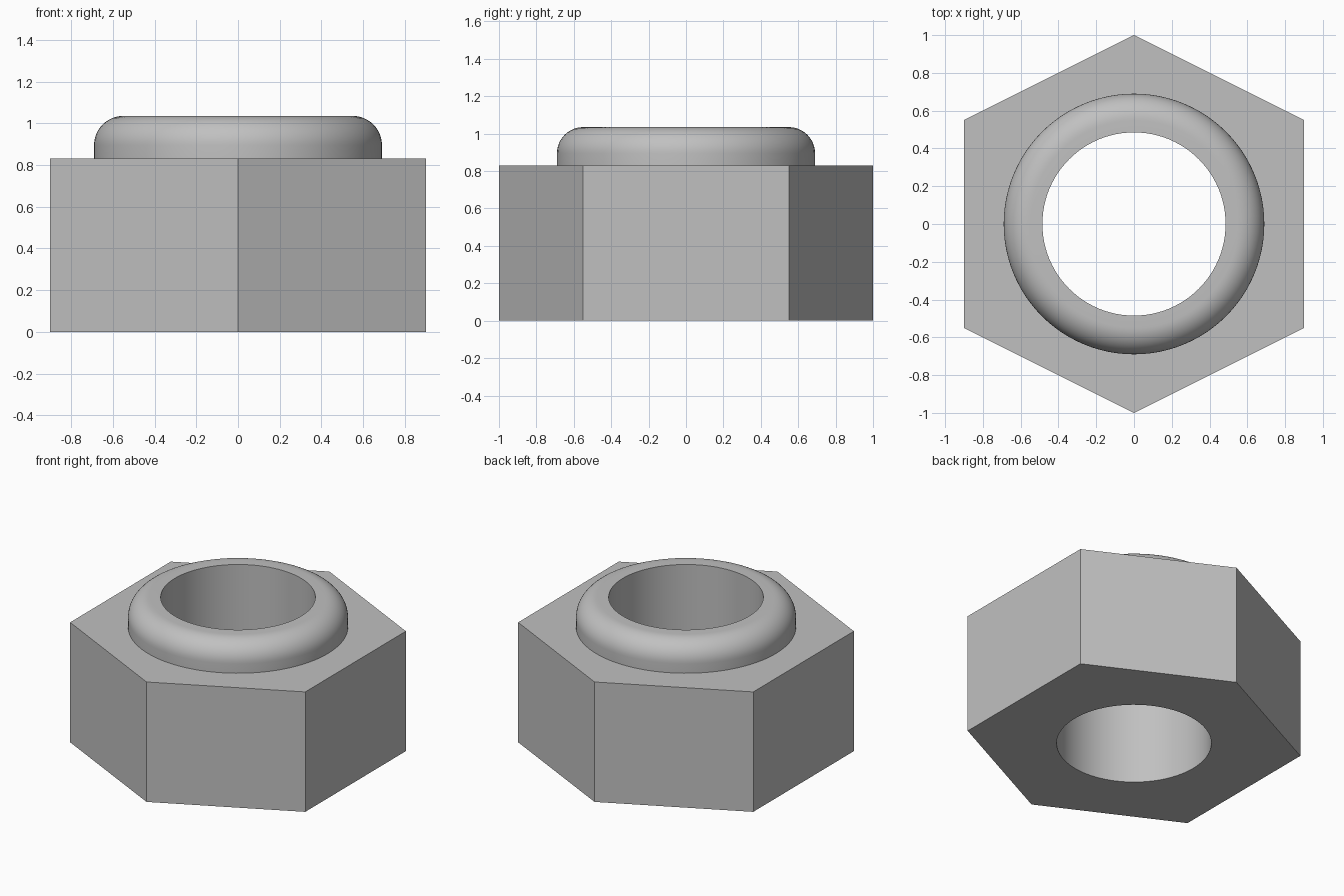
import bpy
import bmesh
from math import sin, cos, pi, radians

cube = bpy.data.objects.get("Cube")
if cube:
    bpy.data.objects.remove(cube, do_unlink=True)

SEGMENTS = 96
BODY_TOP, COLLAR_TOP = 0.83, 1.035
BORE, COLLAR, ROUNDING = 0.485, 0.69, 0.14

# Plain grey metal
steel = bpy.data.materials.new("grey metal")
steel.use_nodes = True
colour = (0.53, 0.53, 0.53, 1)
steel.diffuse_color = colour
steel.node_tree.nodes["Principled BSDF"].inputs["Base Color"].default_value = colour

bm = bmesh.new()


def ring(points, z):
    """Closed loop of vertices at one height."""
    return [bm.verts.new((x, y, z)) for x, y in points]


def circle(radius, z):
    angles = [2 * pi * i / SEGMENTS for i in range(SEGMENTS)]
    return ring([(radius * cos(a), radius * sin(a)) for a in angles], z)


def skin(lower, upper):
    """Wall of quads between two matching loops."""
    n = len(lower)
    for i in range(n):
        j = (i + 1) % n
        bm.faces.new((lower[i], lower[j], upper[j], upper[i]))


def loop_edges(loop):
    return [bm.edges.get((v, loop[i - 1])) for i, v in enumerate(loop)]


# Six-sided body walls
outline = [(0.9, -0.55), (0.9, 0.55), (0, 1), (-0.9, 0.55), (-0.9, -0.55), (0, -1)]
hex_bottom, hex_top = ring(outline, 0), ring(outline, BODY_TOP)
skin(hex_bottom, hex_top)

# Rounded collar, flat rim and bore, turned from one profile
profile = [(COLLAR, BODY_TOP)]
for i in range(13):
    a = pi / 2 * i / 12
    profile.append((COLLAR - ROUNDING * (1 - cos(a)),
                    COLLAR_TOP - ROUNDING * (1 - sin(a))))
profile += [(BORE, COLLAR_TOP), (BORE, 0)]
rings = [circle(r, z) for r, z in profile]
for lower, upper in zip(rings, rings[1:]):
    skin(lower, upper)

# Flat shoulder and underside, each with a round hole
for outer, inner in ((hex_top, rings[0]), (hex_bottom, rings[-1])):
    bmesh.ops.triangle_fill(bm, use_beauty=True, use_dissolve=False,
                            edges=loop_edges(outer) + loop_edges(inner))

bmesh.ops.recalc_face_normals(bm, faces=bm.faces)
mesh = bpy.data.meshes.new("hex_nut")
bm.to_mesh(mesh)
bm.free()
mesh.materials.append(steel)

nut = bpy.data.objects.new("hex_nut", mesh)
bpy.context.collection.objects.link(nut)
bpy.ops.object.select_all(action="DESELECT")
nut.select_set(True)
bpy.context.view_layer.objects.active = nut
bpy.ops.object.shade_smooth_by_angle(angle=radians(30))
